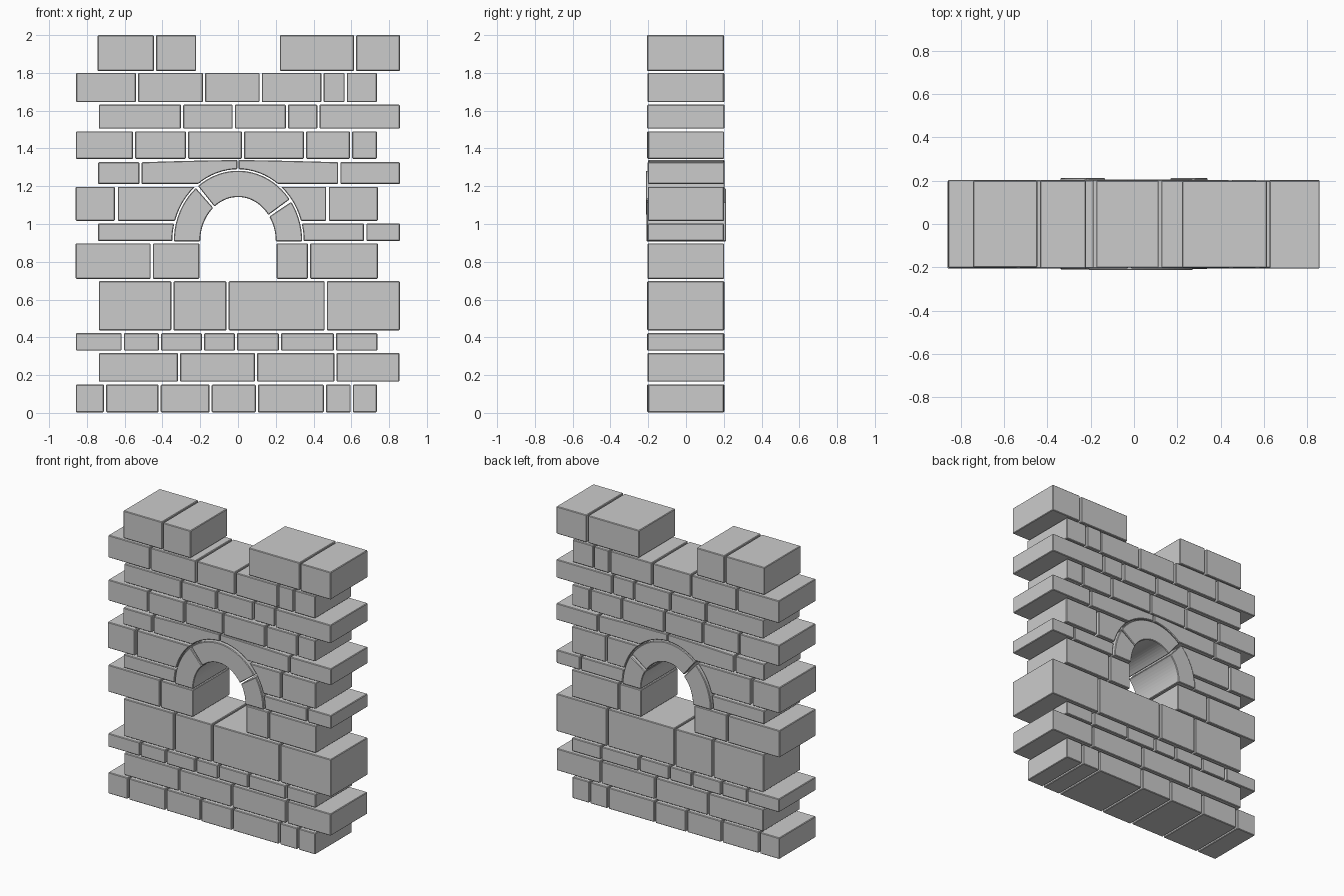
import bpy, bmesh, math, random

if "Cube" in bpy.data.objects:
    bpy.data.objects.remove(bpy.data.objects["Cube"])

random.seed(4)
GAP = 0.006          # half of a vertical joint
ARCH_Z = 0.908       # spring line of the arch
INNER, OUTER, CLEAR = (0.20, 0.235), (0.34, 0.374), (0.348, 0.382)


def prism(name, pts, y0, y1):
    """Extrude an x-z outline through the wall and soften its edges."""
    bm = bmesh.new()
    face = bm.faces.new([bm.verts.new((x, y0, z)) for x, z in pts])
    ext = bmesh.ops.extrude_face_region(bm, geom=[face])
    for v in ext["geom"]:
        if isinstance(v, bmesh.types.BMVert):
            v.co.y = y1
    bmesh.ops.recalc_face_normals(bm, faces=bm.faces)
    me = bpy.data.meshes.new(name)
    bm.to_mesh(me)
    bm.free()
    ob = bpy.data.objects.new(name, me)
    bpy.context.collection.objects.link(ob)
    bev = ob.modifiers.new("soft_edges", "BEVEL")
    bev.width = 0.004
    bev.segments = 1
    bev.limit_method = "ANGLE"
    bev.angle_limit = math.radians(35)
    return ob


def depth():
    return -random.uniform(0.200, 0.206), random.uniform(0.199, 0.204)


def ellipse(radii, a0, a1, n):
    return [(radii[0] * math.cos(a0 + (a1 - a0) * i / n),
             ARCH_Z + radii[1] * math.sin(a0 + (a1 - a0) * i / n))
            for i in range(n + 1)]


def course(name, z0, z1, edges):
    """A run of block stones between successive joint positions."""
    for i, (a, b) in enumerate(zip(edges, edges[1:])):
        l = a if i == 0 else a + GAP
        r = b if i == len(edges) - 2 else b - GAP
        prism(f"{name}_stone_{i + 1}", [(l, z0), (r, z0), (r, z1), (l, z1)], *depth())


# straight courses, bottom to top
courses = [
    ("course_1", 0.003, 0.150, [-.858, -.704, -.415, -.145, .10, .46, .602, .735]),
    ("course_2", 0.165, 0.317, [-.737, -.312, .095, .516, .855]),
    ("course_3", 0.330, 0.422, [-.858, -.61, -.413, -.185, -.011, .222, .513, .738]),
    ("sill_course", 0.437, 0.697, [-.737, -.347, -.055, .465, .857]),
    ("jamb_left", 0.710, 0.897, [-.86, -.457, -.204]),
    ("jamb_right", 0.710, 0.897, [.204, .376, .740]),
    ("spring_right", 0.910, 1.002, [.673 + GAP, .857]),
    ("haunch_left", 1.017, 1.197, [-.86, -.646 - GAP]),
    ("haunch_right", 1.017, 1.197, [.475 + GAP, .740]),
    ("crown_left", 1.212, 1.327, [-.741, -.516 - GAP]),
    ("crown_right", 1.212, 1.327, [.536 + GAP, .857]),
    ("course_9", 1.345, 1.490, [-.858, -.55, -.27, .026, .355, .598, .735]),
    ("course_10", 1.505, 1.632, [-.737, -.296, -.022, .259, .426, .857]),
    ("course_11", 1.645, 1.800, [-.857, -.535, -.18, .12, .447, .57, .735]),
    ("merlon_left", 1.810, 2.0, [-.743, -.44, -.222]),
    ("merlon_right", 1.810, 2.0, [.222, .62, .857]),
]
for c in courses:
    course(*c)

# stones cut to fit around the arch
for name, side, far, z0, z1 in [
    ("spring_cut_left", -1, .741, .910, 1.002),
    ("spring_cut_right", 1, .667, .910, 1.002),
    ("haunch_cut_left", -1, .636, 1.017, 1.197),
    ("haunch_cut_right", 1, .467, 1.017, 1.197),
]:
    a0, a1 = (math.asin((z - ARCH_Z) / CLEAR[1]) for z in (z0, z1))
    pts = ellipse(CLEAR, a0, a1, 6) + [(far, z1), (far, z0)]
    prism(name, [(side * x, z) for x, z in pts], *depth())

for name, side, far in [("crown_cut_left", -1, .510), ("crown_cut_right", 1, .530)]:
    a0 = math.asin((1.212 - ARCH_Z) / CLEAR[1])
    pts = ellipse(CLEAR, a0, math.radians(89.5), 8)
    pts += [(0.003, 1.339), (0.28, 1.334), (far, 1.327), (far, 1.212)]
    prism(name, [(side * x, z) for x, z in pts], *depth())

# arch ring in three voussoirs
for name, a0, a1, y0, y1 in [("arch_right", 0, 34, -.207, .212),
                             ("arch_crown", 36.5, 128.5, -.213, .205),
                             ("arch_left", 131, 180, -.209, .213)]:
    a0, a1 = math.radians(a0), math.radians(a1)
    n = max(6, round((a1 - a0) / math.radians(5)))
    prism(name, ellipse(OUTER, a0, a1, n) + ellipse(INNER, a1, a0, n), y0, y1)
